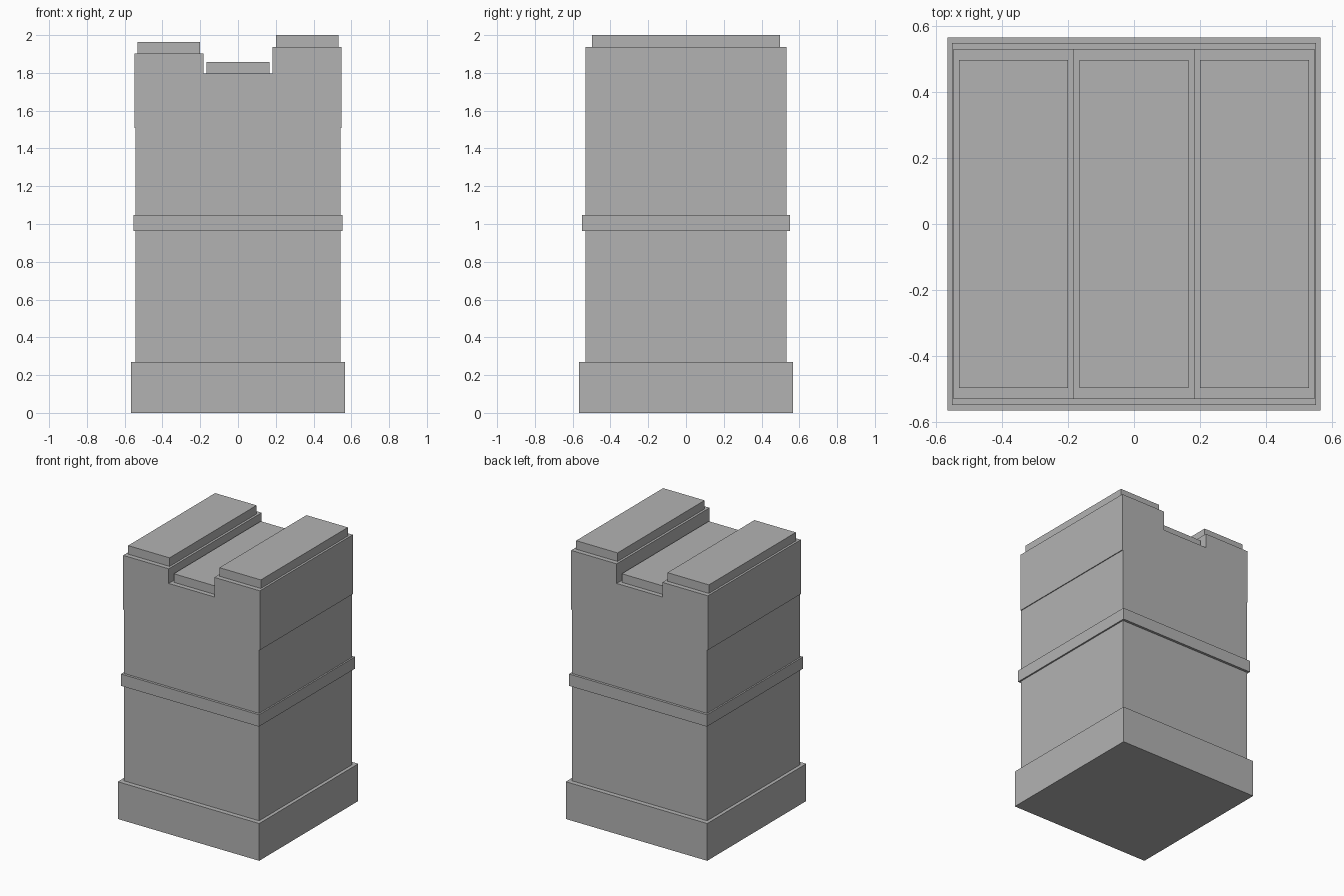
import bpy
import bmesh

if "Cube" in bpy.data.objects:
    bpy.data.objects.remove(bpy.data.objects["Cube"])

stone = bpy.data.materials.new("grey_stone")
stone.diffuse_color = (0.45, 0.45, 0.45, 1.0)
stone.use_nodes = True
stone.node_tree.nodes["Principled BSDF"].inputs["Base Color"].default_value = stone.diffuse_color


def extrude_profile(name, points, half_depth):
    """Extrude a closed front outline (x, z) from -half_depth to +half_depth in y."""
    bm = bmesh.new()
    face = bm.faces.new([bm.verts.new((x, -half_depth, z)) for x, z in points])
    result = bmesh.ops.extrude_face_region(bm, geom=[face])
    moved = [v for v in result["geom"] if isinstance(v, bmesh.types.BMVert)]
    bmesh.ops.translate(bm, verts=moved, vec=(0, 2 * half_depth, 0))
    bmesh.ops.recalc_face_normals(bm, faces=bm.faces)
    mesh = bpy.data.meshes.new(name)
    bm.to_mesh(mesh)
    bm.free()
    mesh.materials.append(stone)
    obj = bpy.data.objects.new(name, mesh)
    bpy.context.collection.objects.link(obj)
    return obj


def block(name, x0, x1, z0, z1, half_depth):
    return extrude_profile(name, [(x0, z0), (x1, z0), (x1, z1), (x0, z1)], half_depth)


# Plinth and the band round the middle
block("base_plinth", -0.567, 0.567, 0.0, 0.27, 0.567)
block("middle_band", -0.553, 0.553, 0.962, 1.048, 0.55)

# Tower body: slight overhang at the sides, three stepped columns on top
LOW, HIGH, SPLIT, STEP = 0.542, 0.548, 0.183, 1.508
LEFT_TOP, MID_TOP, RIGHT_TOP = 1.902, 1.796, 1.938
extrude_profile("tower_body", [
    (-LOW, 0.26), (LOW, 0.26), (LOW, STEP), (HIGH, STEP),
    (HIGH, RIGHT_TOP), (SPLIT, RIGHT_TOP), (SPLIT, MID_TOP),
    (-SPLIT, MID_TOP), (-SPLIT, LEFT_TOP), (-HIGH, LEFT_TOP),
    (-HIGH, STEP), (-LOW, STEP)], 0.532)

# Inset cap slab on each column
for name, x, z in (("left_cap", -0.366, LEFT_TOP),
                   ("middle_cap", 0.0, MID_TOP),
                   ("right_cap", 0.366, RIGHT_TOP)):
    block(name, x - 0.166, x + 0.166, z, z + 0.062, 0.498)
